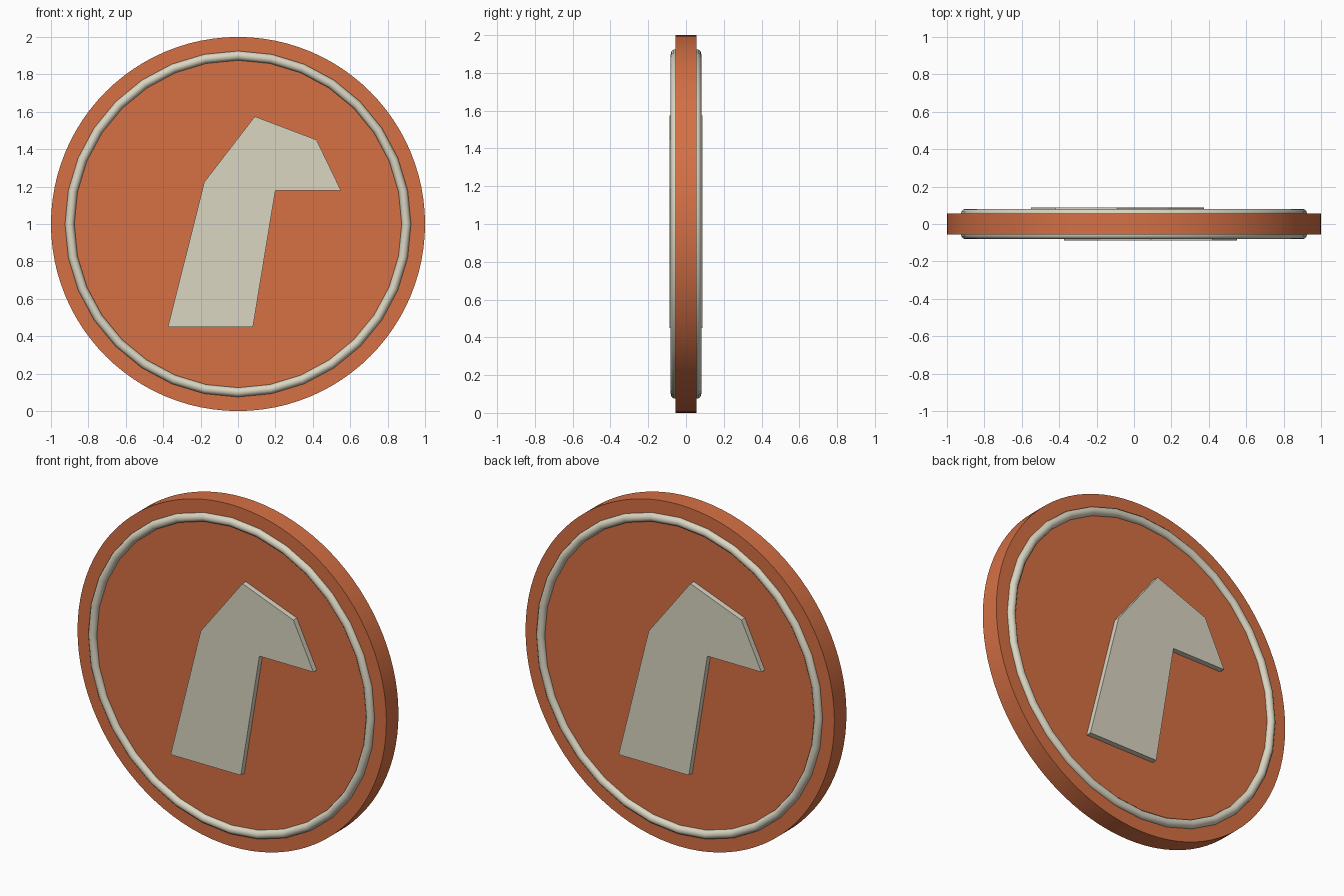
import bpy, bmesh, math
from mathutils import Matrix

if "Cube" in bpy.data.objects:
    bpy.data.objects.remove(bpy.data.objects["Cube"])

HALF = 0.056      # half thickness of the disc
FACE = 0.088      # height of the emblem face


def make_material(name, colour):
    mat = bpy.data.materials.new(name)
    mat.use_nodes = True
    mat.diffuse_color = colour
    mat.node_tree.nodes["Principled BSDF"].inputs["Base Color"].default_value = colour
    return mat


def finish(obj, name, mat, smooth=True):
    obj.name = name
    obj.data.materials.append(mat)
    if smooth:
        bpy.ops.object.shade_smooth_by_angle(angle=math.radians(40))


orange = make_material("burnt orange", (0.67, 0.162, 0.058, 1))
cream = make_material("cream", (0.70, 0.67, 0.54, 1))

# Main disc
bpy.ops.mesh.primitive_cylinder_add(vertices=96, radius=1, depth=2 * HALF,
                                    location=(0, 0, 1), rotation=(math.pi / 2, 0, 0))
finish(bpy.context.object, "disc", orange)

# Outline of the bent emblem as (x, z)
outline = [(-0.375, 0.45), (0.08, 0.45), (0.2, 1.18), (0.55, 1.18),
           (0.42, 1.45), (0.09, 1.575), (-0.18, 1.225)]


def make_emblem(name, turn):
    bm = bmesh.new()
    face = bm.faces.new([bm.verts.new((x, -FACE, z)) for x, z in outline])
    side = bmesh.ops.extrude_face_region(bm, geom=[face])
    for v in side["geom"]:
        if isinstance(v, bmesh.types.BMVert):
            v.co.y = -HALF + 0.006
    bmesh.ops.recalc_face_normals(bm, faces=bm.faces)
    bm.transform(Matrix.Rotation(turn, 4, "Z"))
    mesh = bpy.data.meshes.new(name)
    bm.to_mesh(mesh)
    bm.free()
    obj = bpy.data.objects.new(name, mesh)
    bpy.context.collection.objects.link(obj)
    finish(obj, name, cream, smooth=False)


# Rim ring and emblem on each side, the back being the front turned half round
for label, sign, turn in (("front", -1, 0), ("back", 1, math.pi)):
    bpy.ops.mesh.primitive_torus_add(major_radius=0.9, minor_radius=0.025,
                                     major_segments=32, minor_segments=12,
                                     location=(0, sign * HALF, 1),
                                     rotation=(math.pi / 2, 0, 0))
    finish(bpy.context.object, label + "_ring", cream)
    make_emblem(label + "_emblem", turn)
